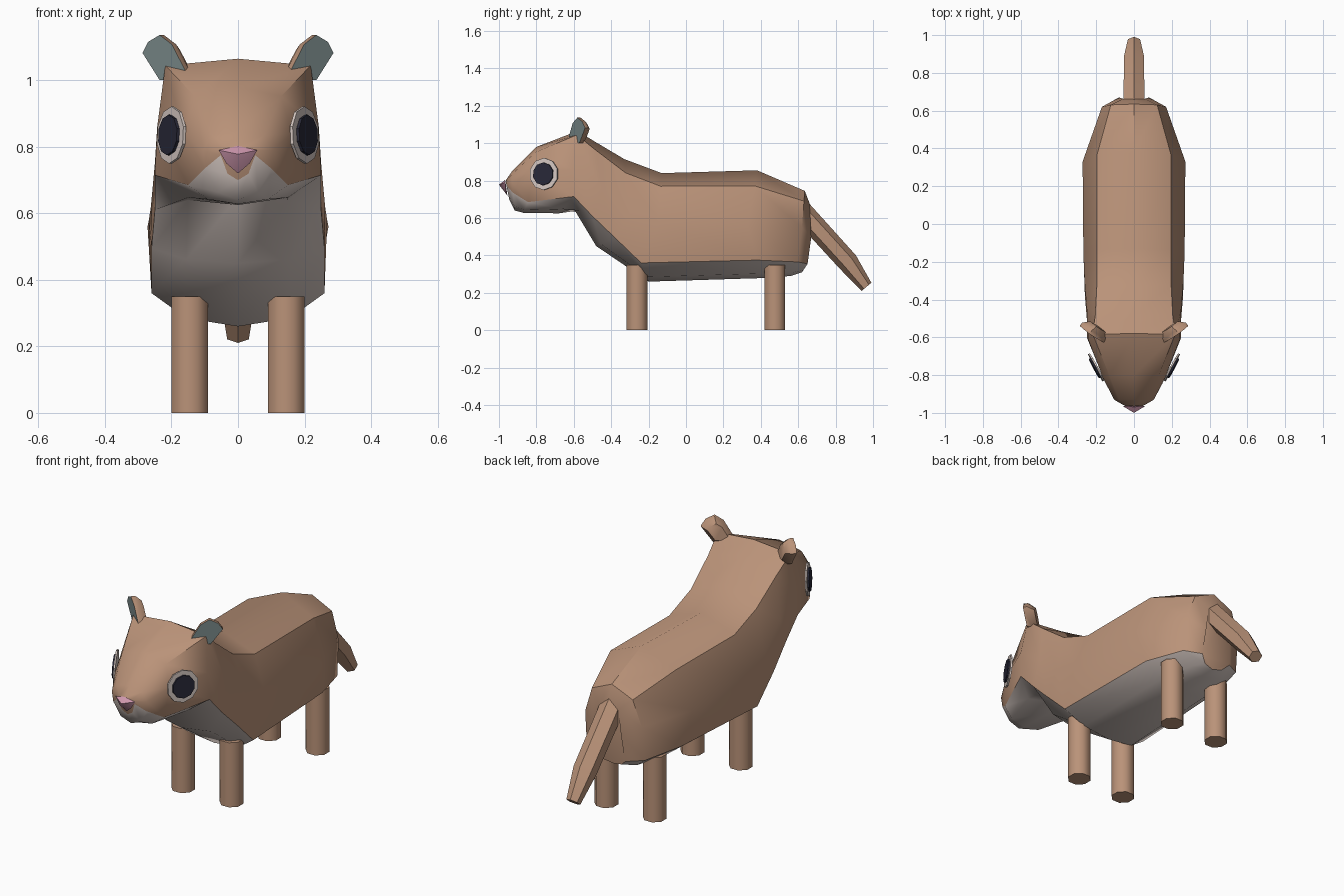
import bpy, bmesh, math
from mathutils import Vector

if "Cube" in bpy.data.objects:
    bpy.data.objects.remove(bpy.data.objects["Cube"], do_unlink=True)


def material(name, r, g, b):
    m = bpy.data.materials.new(name)
    m.use_nodes = True
    m.diffuse_color = (r, g, b, 1)
    m.node_tree.nodes["Principled BSDF"].inputs["Base Color"].default_value = (r, g, b, 1)
    return m


fur = material("tan fur", 0.49, 0.29, 0.19)
cream = material("pale cream", 0.68, 0.59, 0.55)
pink = material("nose pink", 0.62, 0.31, 0.42)
dark = material("eye dark", 0.022, 0.022, 0.04)
grey = material("ear grey", 0.2, 0.26, 0.26)


def finish(name, bm, mats, angle=45):
    """Turn a bmesh into a named, smooth shaded object."""
    bmesh.ops.recalc_face_normals(bm, faces=bm.faces[:])
    me = bpy.data.meshes.new(name)
    bm.to_mesh(me)
    bm.free()
    ob = bpy.data.objects.new(name, me)
    bpy.context.collection.objects.link(ob)
    for m in mats:
        me.materials.append(m)
    bpy.ops.object.select_all(action='DESELECT')
    ob.select_set(True)
    bpy.context.view_layer.objects.active = ob
    bpy.ops.object.shade_smooth_by_angle(angle=math.radians(angle))
    return ob


def loft(bm, rings, rule=lambda j: 0):
    """Skin closed rings of equal length; rule gives the material per strip."""
    loops = [[bm.verts.new(p) for p in ring] for ring in rings]
    n = len(loops[0])
    for a, b in zip(loops, loops[1:]):
        for j in range(n):
            k = (j + 1) % n
            bm.faces.new((a[j], a[k], b[k], b[j])).material_index = rule(j)
    return bm.faces.new(loops[0]), bm.faces.new(loops[-1])


# Body and head: top, widest side, colour edge, underside, then shoulder squareness
sections = [
    ((-.965, .80), (-.962, .79, .05), (-.96, .775, .052), (-.945, .70), .7),
    ((-.93, .85), (-.93, .79, .105), (-.925, .735, .10), (-.915, .64), .75),
    ((-.80, .98), (-.82, .84, .162), (-.845, .685, .15), (-.87, .628), .8),
    ((-.58, 1.065), (-.61, .86, .243), (-.60, .715, .25), (-.68, .625), .9),
    ((-.49, 1.01), (-.45, .75, .25), (-.50, .61, .25), (-.60, .65), .82),
    ((-.33, .915), (-.30, .62, .262), (-.38, .495, .26), (-.48, .45), .75),
    ((-.13, .84), (-.15, .58, .268), (-.24, .36, .26), (-.20, .26), .73),
    ((.38, .855), (.33, .56, .272), (.38, .375, .24), (.38, .278), .72),
    ((.635, .745), (.62, .55, .17), (.60, .365, .175), (.56, .29), .72),
    ((.66, .68), (.67, .50, .08), (.65, .355, .09), (.62, .31), .72),
]


def body_ring(top, side, edge, under, square):
    t, u = Vector((0, *top)), Vector((0, *under))
    m, e = (Vector((p[2], p[0], p[1])) for p in (side, edge))
    s = m.lerp(t, square)
    s.x = m.x * square
    low = e.lerp(u, .75)
    low.x = e.x * .6
    half = [s, m, e, low]
    return [t] + half + [u] + [Vector((-p.x, p.y, p.z)) for p in reversed(half)]


bm = bmesh.new()
loft(bm, [body_ring(*s) for s in sections], lambda j: int(3 <= j <= 6))
finish("body", bm, [fur, cream])

# Nose: a small faceted wedge
bm = bmesh.new()
tip = bm.verts.new((0, -1, .778))
half = [(.058, -.965, .79), (.035, -.965, .75)]
rim = [(0, -.968, .803)] + half + [(0, -.955, .72)] + [(-x, y, z) for x, y, z in reversed(half)]
rim = [bm.verts.new(p) for p in rim]
for i, v in enumerate(rim):
    bm.faces.new((tip, v, rim[(i + 1) % len(rim)]))
bm.faces.new(rim)
finish("nose", bm, [pink], 60)

# Tail: tapering six-sided tube angled downwards
bm = bmesh.new()
rings = []
for y, z, r in ((.61, .645, .058), (.865, .365, .056), (.965, .232, .034)):
    ring = []
    for i in range(6):
        a = i * math.pi / 3
        out = r * math.cos(a)
        ring.append((r * math.sin(a) * 1.1, y + out * .77, z + out * .64))
    rings.append(ring)
loft(bm, rings)
finish("tail", bm, [fur])

# Ear outline across and up, seen from the ear's open side
ear_outline = [(-.07, -.03), (.045, -.03), (.082, .055), (.05, .09), (0, .112), (-.037, .082)]

for sx, word in ((1, "left"), (-1, "right")):
    # Legs
    for y, place in ((-.262, "front"), (.475, "back")):
        bm = bmesh.new()
        rings = [[(sx * .145 + .06 * math.cos(a), y + .06 * math.sin(a), z)
                  for a in [(i + .5) * math.pi / 4 for i in range(8)]] for z in (0, .35)]
        loft(bm, rings)
        finish(f"{place}_{word}_leg", bm, [fur], 50)

    # Eye white and pupil plates, turned to follow the cheek
    normal = Vector((sx * .88, -.47, .05)).normalized()
    across = Vector((0, 0, 1)).cross(normal).normalized()
    up = normal.cross(across)
    centre = Vector((sx * .196, -.757, .835))
    for name, mat, r, lift in (("eye_white", cream, .086, 0), ("pupil", dark, .061, .009)):
        bm = bmesh.new()
        c = centre + normal * lift
        rings = [[c + normal * d + (across * math.cos(a) + up * math.sin(a)) * r
                  for a in [(i + .5) * math.pi / 5 for i in range(10)]] for d in (0, .009)]
        loft(bm, rings)
        finish(f"{word}_{name}", bm, [mat], 30)

    # Ear: tapered shell with a sunken grey inside
    u = Vector((sx * .8, .58, 0))
    v = Vector((sx * .25, .1, .95))
    n = Vector((sx * .58, -.8, 0))
    base = Vector((sx * .195, -.575, 1.03))
    bm = bmesh.new()
    rings = [[base + u * a * k + v * (b * k + .035 * (1 - k)) + n * d for a, b in ear_outline]
             for k, d in ((.65, -.03), (1, 0), (1, .022))]
    back, front = loft(bm, rings)
    bmesh.ops.inset_region(bm, faces=[front], thickness=.018, depth=-.008)
    front.material_index = 1
    finish(f"{word}_ear", bm, [fur, grey])
